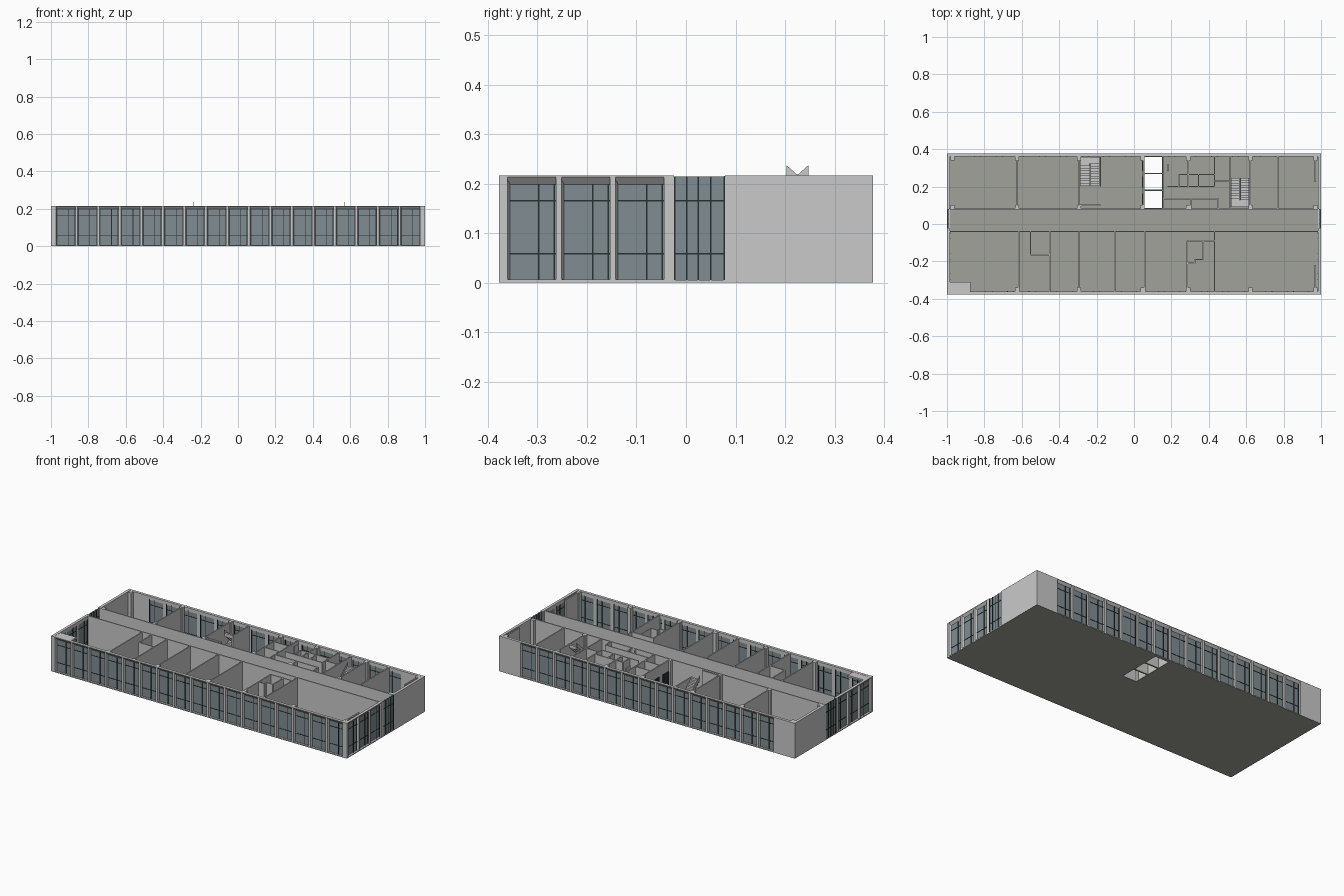
import bpy, bmesh
from mathutils import Vector

if "Cube" in bpy.data.objects:
    bpy.data.objects.remove(bpy.data.objects["Cube"])

H, X, Y, D, F = 0.216, 1.0, 0.377, 0.017, 0.005   # height, half sizes, facade depth, floor
parts = {}                                         # part name -> (bmesh, material)


def material(name, rgb):
    m = bpy.data.materials.new(name)
    m.diffuse_color = (*rgb, 1)
    m.use_nodes = True
    m.node_tree.nodes["Principled BSDF"].inputs["Base Color"].default_value = m.diffuse_color
    return m


WALL = material("light_grey_wall", (0.59, 0.59, 0.59))
FLOOR = material("warm_grey_floor", (0.36, 0.36, 0.33))
GLASS = material("blue_grey_glass", (0.22, 0.27, 0.29))
FRAME = material("dark_frame", (0.02, 0.03, 0.03))


def prism(part, mat, base, offset):
    """Extrude a polygon by an offset into the named part."""
    if part not in parts:
        parts[part] = (bmesh.new(), mat)
    bm = parts[part][0]
    off = Vector(offset)
    lo = [bm.verts.new(p) for p in base]
    hi = [bm.verts.new(Vector(p) + off) for p in base]
    bm.faces.new(lo[::-1])
    bm.faces.new(hi)
    for i in range(len(lo)):
        j = (i + 1) % len(lo)
        bm.faces.new((lo[i], lo[j], hi[j], hi[i]))


def box(part, mat, x0, x1, y0, y1, z0, z1):
    prism(part, mat, [(x0, y0, z0), (x1, y0, z0), (x1, y1, z0), (x0, y1, z0)], (0, 0, z1 - z0))


class Facade:
    """Works in u (along wall), d (depth inward), z."""

    def __init__(self, name, place):
        self.name, self.place = name, place

    def prism(self, part, mat, base, off):
        o = self.place(0, 0, 0)
        prism(self.name + part, mat, [self.place(*p) for p in base], self.place(*off) - o)

    def box(self, part, mat, u0, u1, d0, d1, z0, z1):
        self.prism(part, mat, [(u0, d0, z0), (u1, d0, z0), (u1, d1, z0), (u0, d1, z0)], (0, 0, z1 - z0))

    def solid(self, u0, u1):
        self.box("_wall", WALL, u0, u1, 0, D, 0.0005, H)

    def glazing(self, u0, u1, z0, z1, d, verticals):
        self.box("_glass", GLASS, u0, u1, d, d + 0.003, z0, z1)
        w = 0.0015
        for u in verticals:
            self.box("_mullions", FRAME, u - w, u + w, d - 0.003, d + 0.006, z0, z1)
        for z in (0.058, 0.165):
            self.box("_mullions", FRAME, u0, u1, d - 0.002, d + 0.005, z - w, z + w)

    def bay(self, u0, u1):
        # sill, sloping head, splayed jamb, recessed window
        self.box("_wall", WALL, u0, u1, 0, D, 0.0005, 0.006)
        self.prism("_wall", WALL, [(u0, 0, 0.213), (u0, 0, H), (u0, D, H), (u0, D, 0.194)], (u1 - u0, 0, 0))
        self.prism("_wall", WALL, [(u0, 0, 0.006), (u0, D, 0.006), (u0 + 0.006, D, 0.006)], (0, 0, 0.198))
        a, b = u0 + 0.005, u1
        self.glazing(a, b, 0.006, 0.198, D - 0.005, (u0 + 0.64 * (u1 - u0), b - 0.004))

    def bays(self, start, end, count, pier=0.013):
        pitch = (end - start + pier) / count
        for i in range(count):
            a = start + i * pitch
            self.bay(a, a + pitch - pier)
            if i < count - 1:
                self.solid(a + pitch - pier, a + pitch)


# long facades
front = Facade("front", lambda u, d, z: Vector((u, -Y + d, z)))
front.solid(-X, -0.972)
front.bays(-0.972, 0.972, 17)
front.solid(0.972, X)
back = Facade("back", lambda u, d, z: Vector((-u, Y - d, z)))
back.solid(-X, -0.855)
back.bays(-0.855, 0.855, 15)
back.solid(0.855, X)

# end facades: three bays, corridor curtain wall, blank wall
for name, s in (("right", 1), ("left", -1)):
    f = Facade(name, lambda u, d, z, s=s: Vector((s * (X - d), u, z)))
    f.bays(-Y + D, -0.044, 3, 0.011)
    f.solid(-0.044, -0.024)
    f.box("_wall", WALL, -0.024, 0.079, 0, D, 0.0005, 0.005)
    f.glazing(-0.024, 0.079, 0.005, 0.214, 0.004, (-0.0225, 0.002, 0.025, 0.05, 0.0775))
    f.solid(0.079, Y - D)

# floor slab with three open shafts
E = 0.0005
S0, S1, T0, T1 = 0.056, 0.15, 0.085, 0.358
box("floor", FLOOR, -X + E, S0, -Y + E, Y - E, 0, F)
box("floor", FLOOR, S1, X - E, -Y + E, Y - E, 0, F)
box("floor", FLOOR, S0, S1, -Y + E, T0, 0, F)
box("floor", FLOOR, S0, S1, T1, Y - E, 0, F)
for y in (0.18, 0.27):
    box("floor", FLOOR, S0, S1, y - 0.004, y + 0.004, 0, F)
    box("shaft_dividers", WALL, S0, S1, y - 0.003, y + 0.003, F, H)

# ceiling piece in the front left corner
box("corner_ceiling", WALL, -X + D, -0.875, -Y + D, -0.31, 0.205, H - 0.001)

# interior partitions
T = 0.0035
YN, YS, NB, SB = 0.08, -0.04, Y - D, -Y + D


def wall_x(x, y0, y1):
    box("partitions", WALL, x - T, x + T, y0, y1, F, H - 0.0005)


def wall_y(y, x0, x1):
    box("partitions", WALL, x0, x1, y - T, y + T, F, H - 0.0005)


wall_y(YN, -X + D, X - D)
wall_y(YS, -X + D, X - D)
for x in (-0.626, -0.294, 0.05, 0.155, 0.513, 0.622, 0.768):
    wall_x(x, YN, NB)
for x in (-0.617, -0.45, -0.294, -0.103, 0.058, 0.43):
    wall_x(x, SB, YS)
for x, y0, y1 in ((-0.179, 0.2, NB), (0.29, 0.2, NB), (0.24, 0.2, 0.265), (0.345, 0.2, 0.265),
                  (0.43, 0.2, NB), (0.45, YN, 0.135), (0.305, YN, 0.135), (0.182, 0.28, 0.32),
                  (-0.553, -0.165, YS), (0.285, SB, -0.09), (0.37, -0.19, -0.09), (0.325, -0.21, -0.19)):
    wall_x(x, y0, y1)
for y, x0, x1 in ((0.265, 0.24, 0.43), (0.2, 0.18, 0.43), (0.23, 0.43, 0.513), (0.135, 0.155, 0.45),
                  (0.1, -0.29, -0.18), (-0.165, -0.553, -0.45), (-0.09, 0.285, 0.43),
                  (-0.19, 0.325, 0.37), (-0.21, 0.285, 0.325)):
    wall_y(y, x0, x1)

# wall linings at the right end
for y0, y1 in ((0.225, NB), (SB, -0.22)):
    box("end_linings", WALL, 0.966, 0.974, y0, y1, F, H - 0.0005)

# columns
for x in (-0.97, -0.626, -0.294, 0.045, 0.29, 0.622, 0.97):
    for y in (-0.35, 0.09, 0.35):
        box("columns", WALL, x - 0.011, x + 0.011, y - 0.011, y + 0.011, F, H - 0.001)

# dark lift doors facing the lobby
for y in (0.133, 0.225, 0.314):
    box("lift_doors", FRAME, 0.042, 0.0462, y - 0.03, y + 0.03, F, 0.15)

# stairs: two flights with a half landing and a central balustrade
N = 9
for n, (x0, x1, ys, direction) in enumerate(((-0.288, -0.184, 0.203, 1), (0.519, 0.616, 0.247, -1))):
    xm, run, rise = (x0 + x1) / 2, 0.12 / N, (H - F) / (2 * N)
    end = ys + direction * 0.12
    mid = F + N * rise
    for i in range(N):
        a, b = ys + direction * i * run, ys + direction * (i + 1) * run
        y0, y1 = min(a, b), max(a, b)
        z = F + (i + 1) * rise
        box("stair_steps", WALL, x0, xm - 0.003, y0, y1, max(F, z - 0.02), z)
        z = H - 0.001 - i * rise
        box("stair_steps", WALL, xm + 0.003, x1, y0, y1, z - 0.02, z)
    far = end + direction * 0.035
    box("stair_landings", WALL, x0, x1, min(end, far), max(end, far), mid - 0.01, mid)
    for za, zb in ((F, mid), (H, mid)):
        prism("stair_balustrades", WALL,
              [(xm - 0.002, ys, za), (xm - 0.002, ys, za + 0.021),
               (xm - 0.002, end, zb + 0.021), (xm - 0.002, end, zb)], (0.004, 0, 0))

# turn every part into an object
for name, (bm, mat) in parts.items():
    bmesh.ops.recalc_face_normals(bm, faces=bm.faces[:])
    me = bpy.data.meshes.new(name)
    bm.to_mesh(me)
    bm.free()
    me.materials.append(mat)
    bpy.context.collection.objects.link(bpy.data.objects.new(name, me))
